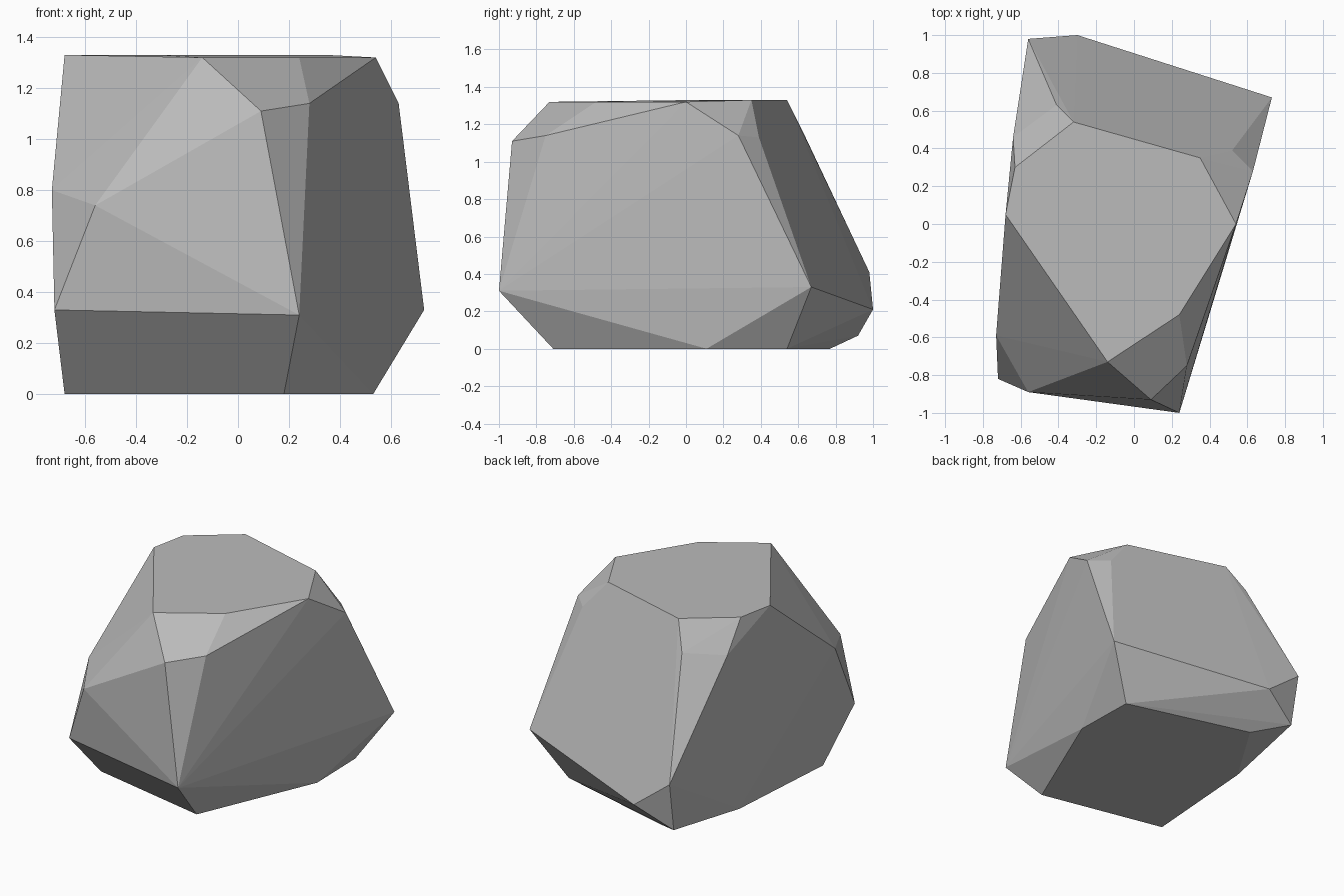
import bpy
import bmesh
from math import radians

# Remove the default cube only
default_cube = bpy.data.objects.get("Cube")
if default_cube:
    bpy.data.objects.remove(default_cube, do_unlink=True)


def make_material(name, colour):
    """One flat colour for viewport and render."""
    material = bpy.data.materials.new(name)
    material.use_nodes = True
    material.diffuse_color = colour
    shader = material.node_tree.nodes["Principled BSDF"]
    shader.inputs["Base Color"].default_value = colour
    shader.inputs["Roughness"].default_value = 0.9
    return material


def ring(height, corners):
    """Lift a flat outline to one height."""
    return [(x, y, height) for x, y in corners]


def hull_object(name, points, material):
    """Wrap corner points in a faceted convex stone."""
    bm = bmesh.new()
    for point in points:
        bm.verts.new(point)
    bmesh.ops.convex_hull(bm, input=bm.verts[:])
    # Merge nearly flat triangles into clean facets
    bmesh.ops.dissolve_limit(bm, angle_limit=radians(1.5),
                             verts=bm.verts[:], edges=bm.edges[:])
    bmesh.ops.recalc_face_normals(bm, faces=bm.faces[:])
    mesh = bpy.data.meshes.new(name)
    bm.to_mesh(mesh)
    bm.free()
    mesh.materials.append(material)
    stone = bpy.data.objects.new(name, mesh)
    bpy.context.collection.objects.link(stone)
    return stone


# Flat crown of the boulder
crown = ring(1.33, [(-.68, .05), (-.63, .3), (-.32, .54), (.35, .35)])
crown += ring(1.32, [(.54, 0), (.24, -.48), (-.14, -.73)])

# Bevelled shoulder corners just below the crown
shoulder = [(.09, -.93, 1.11), (.28, -.75, 1.14), (.63, .28, 1.14),
            (.52, .39, 1.13), (-.41, .63, 1.15), (-.64, .46, 1.13)]

# Widest corners of the body
body = [(-.56, -.89, .74), (-.73, -.59, .8), (-.72, -.82, .33),
        (.24, -1, .31), (.73, .67, .33), (-.3, 1, .21),
        (-.56, .98, .41), (-.55, .92, .07)]

# Flat underside
base = ring(0, [(.18, -.71), (.53, .11), (.52, .54),
                (-.33, .77), (-.62, .3), (-.68, -.53)])

stone_grey = make_material("stone grey", (.5, .5, .5, 1))
hull_object("boulder", crown + shoulder + body + base, stone_grey)
